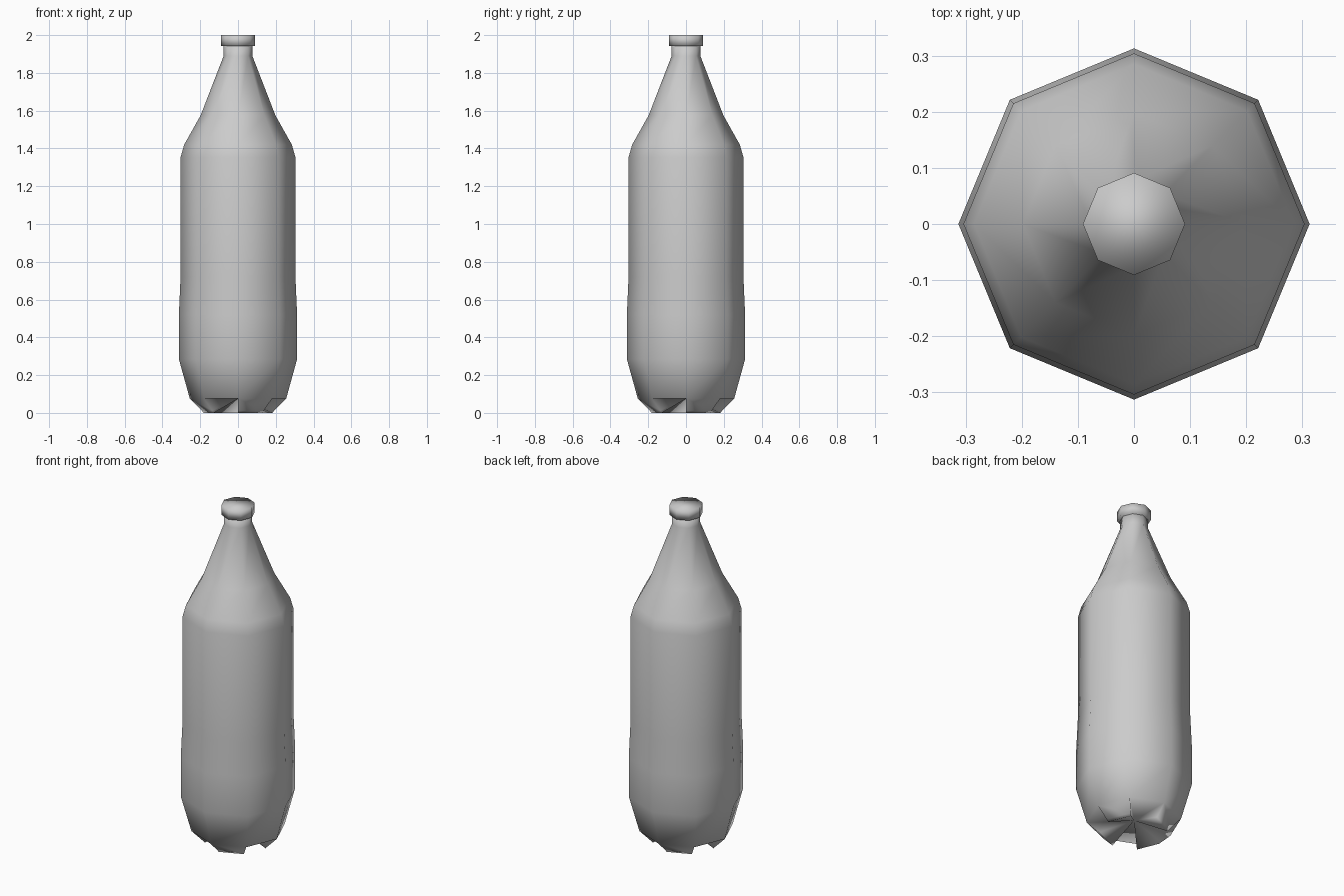
import bpy, bmesh
from math import cos, sin, tau

SIDES = 8

cube = bpy.data.objects.get("Cube")
if cube:
    bpy.data.objects.remove(cube, do_unlink=True)

grey = bpy.data.materials.new("plain grey")
grey.use_nodes = True
grey.diffuse_color = (0.6, 0.6, 0.6, 1)
shader = grey.node_tree.nodes["Principled BSDF"]
shader.inputs["Base Color"].default_value = grey.diffuse_color
shader.inputs["Roughness"].default_value = 0.6


def point(bm, radius, z, i):
    a = tau * i / SIDES
    return bm.verts.new((radius * cos(a), radius * sin(a), z))


def ring(bm, radius, z):
    return [point(bm, radius, z, i) for i in range(SIDES)]


def loft(bm, profile):
    """Join octagonal rings along a profile and return them."""
    rings = [ring(bm, r, z) for r, z in profile]
    for low, high in zip(rings, rings[1:]):
        for i in range(SIDES):
            j = (i + 1) % SIDES
            bm.faces.new((low[i], low[j], high[j], high[i]))
    return rings


def finish(bm, name):
    bmesh.ops.recalc_face_normals(bm, faces=bm.faces[:])
    for face in bm.faces:
        face.smooth = True
    mesh = bpy.data.meshes.new(name)
    bm.to_mesh(mesh)
    bm.free()
    mesh.materials.append(grey)
    obj = bpy.data.objects.new(name, mesh)
    bpy.context.collection.objects.link(obj)
    return obj


# Bottle body: base of the wall up to the neck
body = bmesh.new()
rings = loft(body, [
    (0.255, 0.075), (0.313, 0.285), (0.313, 0.52), (0.304, 0.72),
    (0.304, 1.353), (0.285, 1.42), (0.198, 1.575), (0.076, 1.89),
    (0.076, 1.945),
])
body.faces.new(rings[-1])

# Four feet under every second side, with raised gaps between them
bottom = rings[0]
centre = body.verts.new((0, 0, 0.075))
for i in range(SIDES):
    j = (i + 1) % SIDES
    if i % 2:
        body.faces.new((bottom[i], bottom[j], centre))
        continue
    rim = [point(body, 0.192, 0.012, k) for k in (i, j)]
    toe = [point(body, 0.182, 0, k) for k in (i, j)]
    body.faces.new((bottom[i], bottom[j], rim[1], rim[0]))
    body.faces.new((rim[0], rim[1], toe[1], toe[0]))
    body.faces.new((toe[0], toe[1], centre))
    for k, corner in enumerate((i, j)):
        body.faces.new((bottom[corner], rim[k], toe[k], centre))
finish(body, "bottle_body")

# Cap
cap = bmesh.new()
ends = loft(cap, [(0.091, 1.942), (0.091, 2.0)])
for end in ends:
    cap.faces.new(end)
finish(cap, "bottle_cap")
